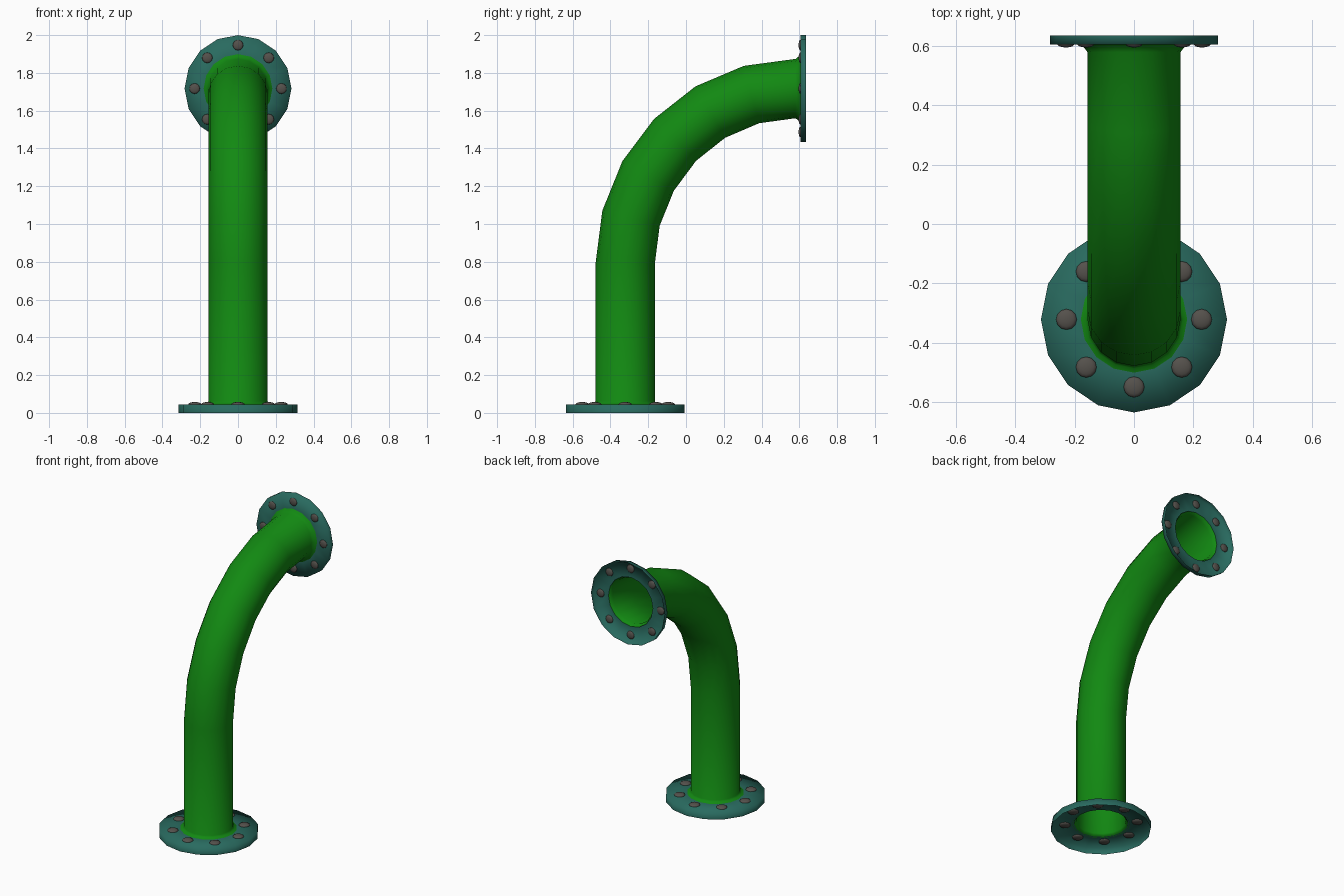
import bpy, bmesh, math
from mathutils import Matrix, Vector

if "Cube" in bpy.data.objects:
    bpy.data.objects.remove(bpy.data.objects["Cube"])

SIDES = 16


def material(name, rgb):
    m = bpy.data.materials.new(name)
    m.diffuse_color = (*rgb, 1)
    m.use_nodes = True
    m.node_tree.nodes["Principled BSDF"].inputs["Base Color"].default_value = m.diffuse_color
    return m


GREEN = material("pipe green", (0.006, 0.25, 0.006))
TEAL = material("flange teal", (0.022, 0.145, 0.115))
GREY = material("bolt grey", (0.09, 0.082, 0.072))


def finish(bm, name, mat, matrix=None):
    for f in bm.faces:
        f.smooth = True
    if matrix is not None:
        bm.transform(matrix)
    me = bpy.data.meshes.new(name)
    bm.to_mesh(me)
    bm.free()
    me.materials.append(mat)
    ob = bpy.data.objects.new(name, me)
    bpy.context.collection.objects.link(ob)
    return ob


def skin(rings):
    """Open tube through rings given as (centre, radius, tilt about x)."""
    bm = bmesh.new()
    loops = []
    for c, r, a in rings:
        n = Vector((0, math.cos(a), -math.sin(a)))
        loop = []
        for i in range(SIDES):
            t = 2 * math.pi * i / SIDES
            loop.append(bm.verts.new(Vector(c) + r * (Vector((math.cos(t), 0, 0)) + n * math.sin(t))))
        loops.append(loop)
    for p, q in zip(loops, loops[1:]):
        for i in range(SIDES):
            j = (i + 1) % SIDES
            bm.faces.new((p[i], p[j], q[j], q[i]))
    return bm


# Pipe: flared foot, straight riser, 90 degree elbow in six steps, flared mouth
Y0, R = -0.322, 0.157
rings = [((0, Y0, 0.044), 0.182, 0), ((0, Y0, 0.051), 0.165, 0), ((0, Y0, 0.062), R, 0)]
for k in range(7):
    a = math.radians(15 * k)
    rings.append(((0, 0.58 - 0.902 * math.cos(a), 0.79 + 0.927 * math.sin(a)), R, a))
end = math.pi / 2
rings += [((0, 0.597, 1.717), 0.17, end), ((0, 0.606, 1.717), 0.182, end)]
finish(skin(rings), "pipe", GREEN)


# Flanges: thin dished plates, open at the back, with eight domed bolts each
def flange(name, radius, height, bolt_ring, bolt_r, matrix):
    o = (0, 0, 0)
    top = (0, 0, height)
    bm = skin([(o, radius, 0), (top, radius, 0), (top, 0.17, 0)])
    finish(bm, name + "_flange", TEAL, matrix)
    bm = bmesh.new()
    for i in range(8):
        t = math.pi * i / 4
        place = Matrix.Translation((bolt_ring * math.cos(t), bolt_ring * math.sin(t), height))
        bmesh.ops.create_uvsphere(bm, u_segments=12, v_segments=8, radius=bolt_r,
                                  matrix=place @ Matrix.Diagonal((1, 1, 0.36, 1)))
    finish(bm, name + "_bolts", GREY, matrix)


flange("lower", 0.314, 0.045, 0.228, 0.035, Matrix.Translation((0, Y0, 0)))
flange("upper", 0.283, 0.03, 0.23, 0.028,
       Matrix.Translation((0, 0.636, 1.717)) @ Matrix.Rotation(math.pi / 2, 4, 'X'))
